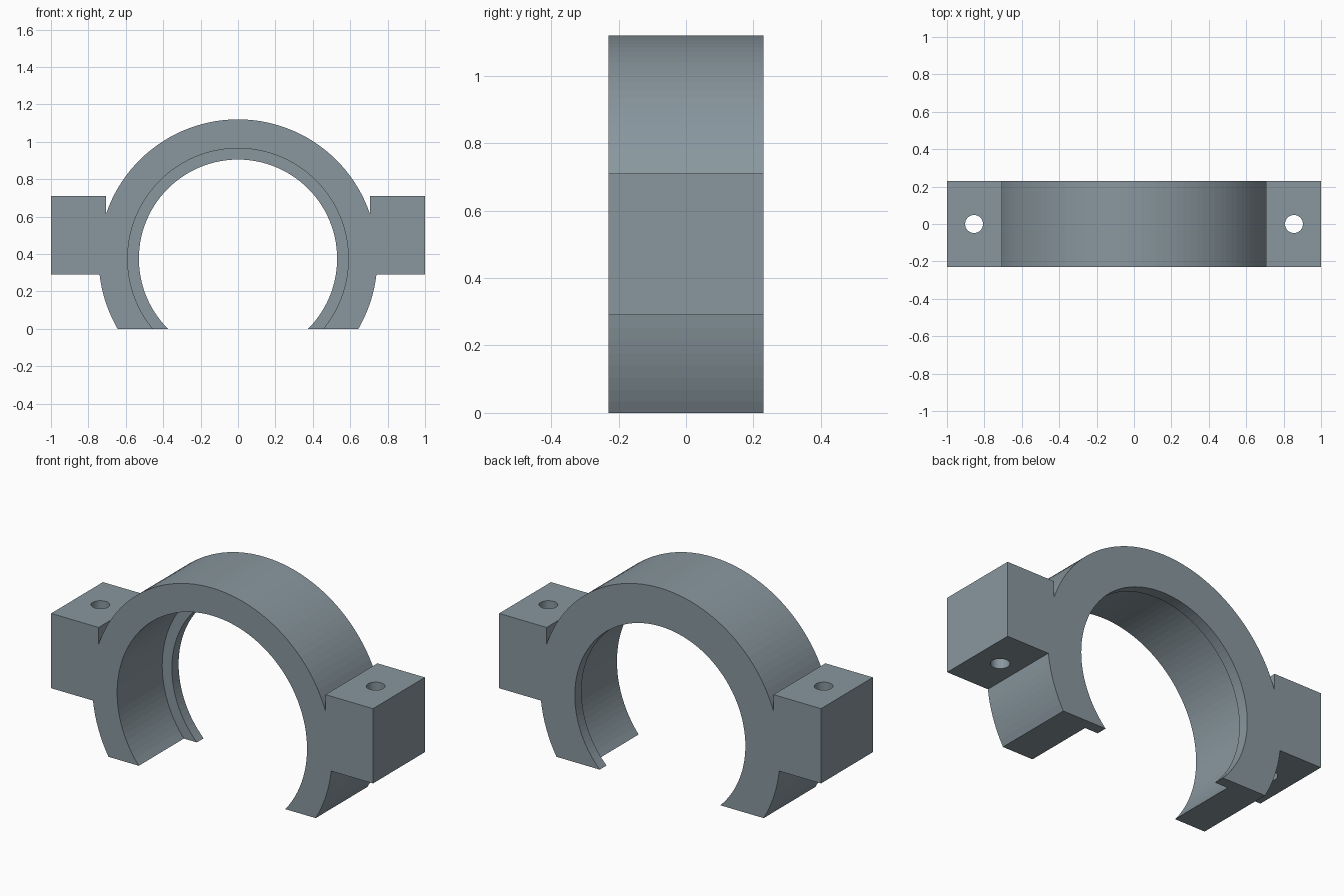
import bpy, bmesh
from math import asin, acos, sin, cos, pi

if "Cube" in bpy.data.objects:
    bpy.data.objects.remove(bpy.data.objects["Cube"])

CZ = 0.375                            # height of the ring axis
R_OUT, R_LIP, R_BORE = 0.745, 0.53, 0.59
HALF_Y, LIP = 0.23, 0.06              # half width, thickness of the rear lip
EAR_IN, EAR_OUT, EAR_LOW, EAR_TOP = 0.705, 1.0, 0.29, 0.71


def arc(r, a0, a1, n):
    """Points on a circle about the ring axis, angle measured from the top."""
    return [(r * sin(a0 + (a1 - a0) * i / n), CZ + r * cos(a0 + (a1 - a0) * i / n))
            for i in range(n + 1)]


def prism(name, outline, y0, y1):
    """Extrude an x-z outline along y."""
    bm = bmesh.new()
    face = bm.faces.new([bm.verts.new((x, y0, z)) for x, z in outline])
    ext = bmesh.ops.extrude_face_region(bm, geom=[face])
    verts = [g for g in ext["geom"] if isinstance(g, bmesh.types.BMVert)]
    bmesh.ops.translate(bm, verts=verts, vec=(0, y1 - y0, 0))
    bmesh.ops.recalc_face_normals(bm, faces=bm.faces)
    mesh = bpy.data.meshes.new(name)
    bm.to_mesh(mesh)
    bm.free()
    obj = bpy.data.objects.new(name, mesh)
    bpy.context.collection.objects.link(obj)
    return obj


def cut(target, cutter):
    mod = target.modifiers.new("cut", 'BOOLEAN')
    mod.operation = 'DIFFERENCE'
    mod.solver = 'EXACT'
    mod.object = cutter
    bpy.context.view_layer.objects.active = target
    bpy.ops.object.modifier_apply(modifier=mod.name)
    bpy.data.objects.remove(cutter)


# Right half outline: outer arc, ear, lower arc, flat foot, inner arc
half = arc(R_OUT, 0, asin(EAR_IN / R_OUT), 24)
half += [(EAR_IN, EAR_TOP), (EAR_OUT, EAR_TOP), (EAR_OUT, EAR_LOW)]
half += arc(R_OUT, acos((EAR_LOW - CZ) / R_OUT), acos(-CZ / R_OUT), 8)
half += arc(R_LIP, acos(-CZ / R_LIP), 0, 42)
# Mirror it, skipping the shared top points
outline = half + [(-x, z) for x, z in reversed(half[1:-1])]
clamp = prism("bearing_clamp", outline, -HALF_Y, HALF_Y)

# Blue-grey metal
metal = bpy.data.materials.new("blue_grey_metal")
metal.diffuse_color = (0.25, 0.31, 0.345, 1)
metal.use_nodes = True
metal.node_tree.nodes["Principled BSDF"].inputs["Base Color"].default_value = metal.diffuse_color
clamp.data.materials.append(metal)

# Wider bore from the front, leaving a lip at the back
bore = prism("bore_cutter", arc(R_BORE, 0, 2 * pi, 112)[:-1], -HALF_Y - 0.1, HALF_Y - LIP)
bore.data.materials.append(metal)
cut(clamp, bore)

# Vertical bolt holes through the ears
for side in (-1, 1):
    bpy.ops.mesh.primitive_cylinder_add(vertices=32, radius=0.048, depth=0.8,
                                        location=(side * 0.855, 0, 0.5))
    drill = bpy.context.object
    drill.data.materials.append(metal)
    cut(clamp, drill)
